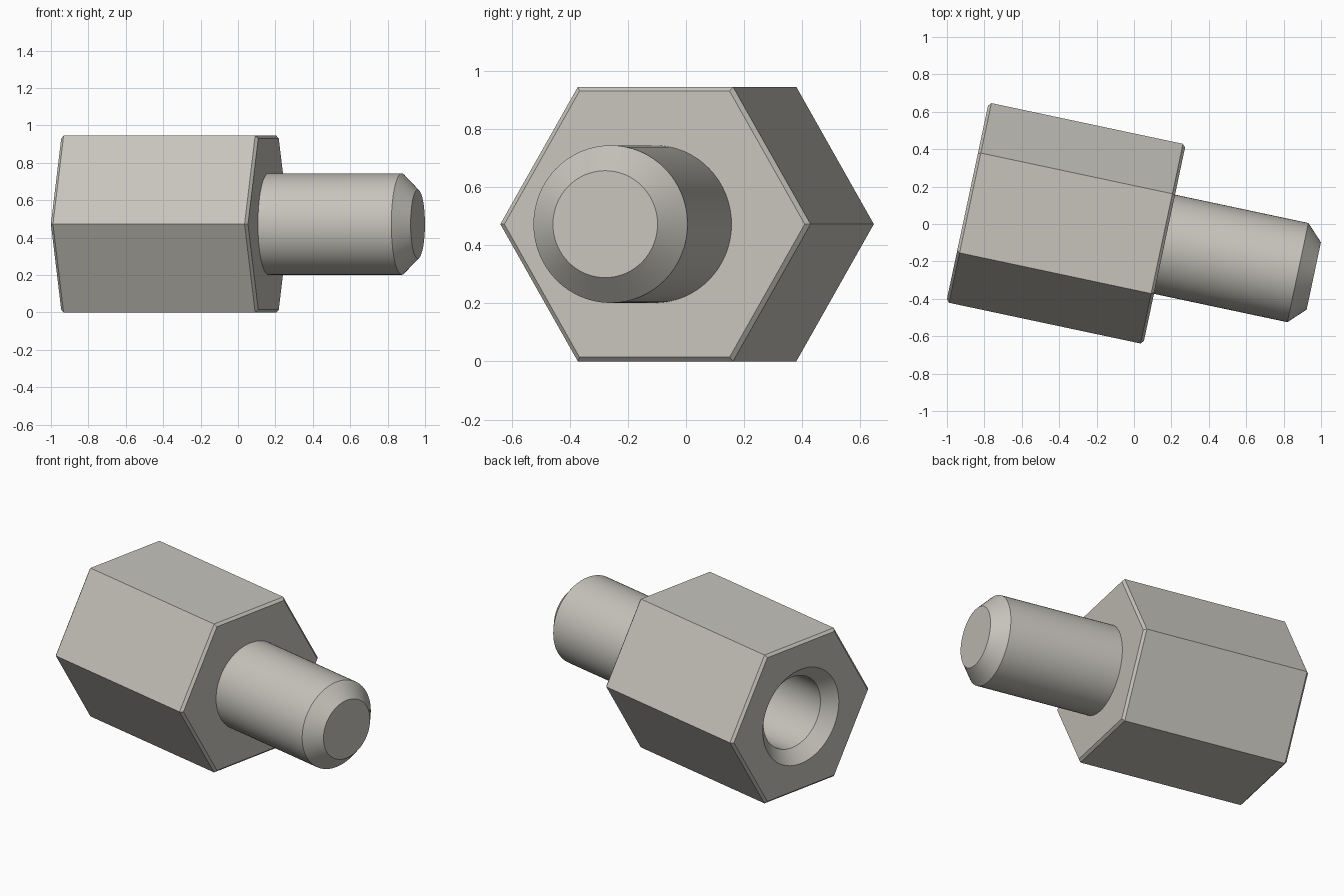
import bpy
import math
from mathutils import Matrix
import bmesh

if "Cube" in bpy.data.objects:
    bpy.data.objects.remove(bpy.data.objects["Cube"])

metal = bpy.data.materials.new("warm_grey_metal")
metal.use_nodes = True
color = (0.57, 0.55, 0.50, 1)
metal.diffuse_color = color
metal.node_tree.nodes["Principled BSDF"].inputs["Base Color"].default_value = color

# Shared axis: lies level and is turned in plan
APOTHEM = 0.4725
TILT = Matrix.Rotation(math.radians(-12), 4, "Z")
AXIS = TILT @ Matrix.Translation((0, -0.072, APOTHEM))


def turned(name, profile, sides):
    """Loft rings of (axial position, radius) along the axis and cap both ends."""
    bm = bmesh.new()
    rings = []
    for u, r in profile:
        angles = [2 * math.pi * i / sides for i in range(sides)]
        rings.append([bm.verts.new((u, r * math.cos(a), r * math.sin(a))) for a in angles])
    for a, b in zip(rings, rings[1:]):
        for i in range(sides):
            j = (i + 1) % sides
            bm.faces.new((a[i], a[j], b[j], b[i]))
    bm.faces.new(rings[0])
    bm.faces.new(rings[-1])
    bmesh.ops.recalc_face_normals(bm, faces=bm.faces)
    mesh = bpy.data.meshes.new(name)
    bm.to_mesh(mesh)
    bm.free()
    mesh.materials.append(metal)
    obj = bpy.data.objects.new(name, mesh)
    bpy.context.collection.objects.link(obj)
    obj.matrix_world = AXIS
    return obj


def select_only(obj):
    bpy.ops.object.select_all(action="DESELECT")
    obj.select_set(True)
    bpy.context.view_layer.objects.active = obj


# Hexagonal body with a fine chamfer at both ends
back, front, chamfer = -0.895, 0.182, 0.015
corner = APOTHEM / math.cos(math.pi / 6)
inset = corner - chamfer / math.cos(math.pi / 6)
body = turned("hex_body", [(back, inset), (back + chamfer, corner),
                           (front - chamfer, corner), (front, inset)], 6)

# Countersunk blind hole in the back end
mouth, bore, lead = 0.30, 0.225, 0.075
cutter = turned("hole_cutter", [(back - lead, mouth + lead), (back + lead, bore),
                                (back + 0.75, bore)], 64)
cutter.hide_render = True
cut = body.modifiers.new("hole", "BOOLEAN")
cut.operation = "DIFFERENCE"
cut.solver = "EXACT"
cut.object = cutter
select_only(body)
bpy.ops.object.modifier_apply(modifier=cut.name)
bpy.data.objects.remove(cutter)

# Round stud with a chamfered tip
stud = turned("stud", [(front - 0.02, 0.271), (0.911, 0.271), (0.998, 0.184)], 64)

for part in (body, stud):
    select_only(part)
    bpy.ops.object.shade_smooth_by_angle(angle=math.radians(25))
